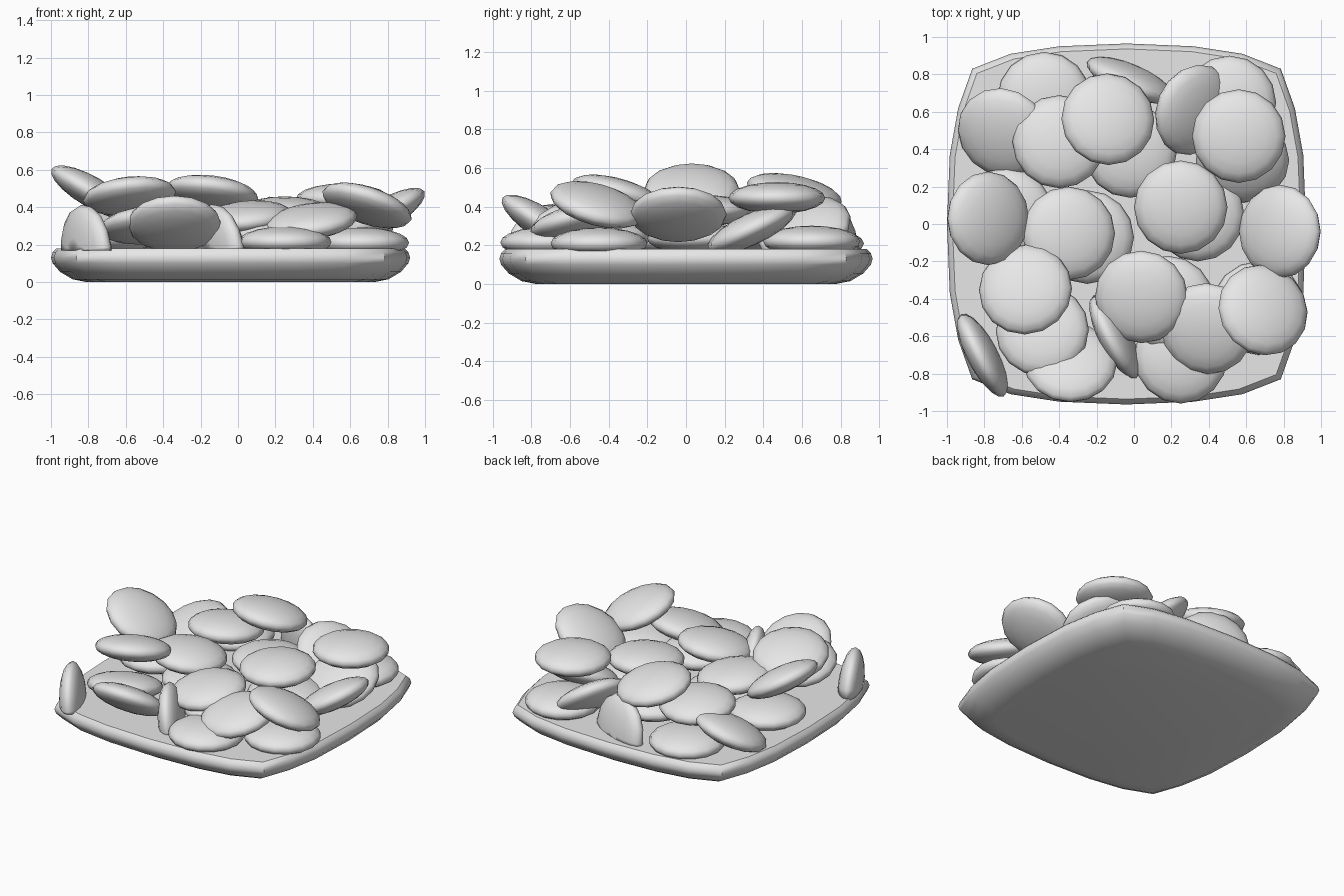
import bpy, bmesh
from mathutils import Vector, Matrix

cube = bpy.data.objects.get("Cube")
if cube:
    bpy.data.objects.remove(cube, do_unlink=True)

grey = bpy.data.materials.new("plain grey")
grey.use_nodes = True
grey.diffuse_color = (0.8, 0.8, 0.8, 1)
grey.node_tree.nodes["Principled BSDF"].inputs["Base Color"].default_value = (0.8, 0.8, 0.8, 1)


def finish(bm, name, sharp=None):
    bmesh.ops.recalc_face_normals(bm, faces=bm.faces)
    mesh = bpy.data.meshes.new(name)
    bm.to_mesh(mesh)
    bm.free()
    mesh.materials.append(grey)
    obj = bpy.data.objects.new(name, mesh)
    bpy.context.collection.objects.link(obj)
    bpy.ops.object.select_all(action='DESELECT')
    obj.select_set(True)
    bpy.context.view_layer.objects.active = obj
    if sharp:
        bpy.ops.object.shade_smooth_by_angle(angle=sharp)
    else:
        bpy.ops.object.shade_smooth()
    return obj


# Tray: bulging square outline stacked through a rounded edge profile
quarter = [(0.96, 0), (0.945, 0.37), (0.9, 0.62), (0.825, 0.83), (0.62, 0.91), (0.36, 0.95)]
outline = []
for i in range(4):
    sx, sy = ((1, 1), (-1, 1), (-1, -1), (1, -1))[i]
    pts = [(sx * x, sy * y) for x, y in quarter + [(0, 0.965)]]
    if i % 2:
        pts.reverse()
    outline += pts[:-1]
profile = [(0.80, 0), (0.88, 0.015), (0.95, 0.055), (0.99, 0.1), (1, 0.13), (0.99, 0.16), (0.97, 0.18)]
bm = bmesh.new()
rings = [[bm.verts.new((x * s - 0.04, y * s, z)) for x, y in outline] for s, z in profile]
for low, high in zip(rings, rings[1:]):
    for i in range(len(low)):
        j = (i + 1) % len(low)
        bm.faces.new((low[i], low[j], high[j], high[i]))
bm.faces.new(rings[0])
bm.faces.new(rings[-1])
finish(bm, "tray", 0.7)


# Flattened round pebbles: centre and facing direction
def pebble(name, centre, normal):
    bm = bmesh.new()
    bmesh.ops.create_uvsphere(bm, u_segments=16, v_segments=10, radius=1)
    turn = Vector((0, 0, 1)).rotation_difference(Vector(normal)).to_matrix().to_4x4()
    size = Matrix.Diagonal((0.25, 0.25, 0.082, 1))
    bmesh.ops.transform(bm, matrix=Matrix.Translation(centre) @ turn @ size, verts=bm.verts)
    # buried ends stop at the tray's top
    cut = bmesh.ops.bisect_plane(bm, geom=bm.verts[:] + bm.edges[:] + bm.faces[:],
                                 plane_co=(0, 0, 0.17), plane_no=(0, 0, 1), clear_inner=True)
    edges = [e for e in cut["geom_cut"] if isinstance(e, bmesh.types.BMEdge)]
    if edges:
        bmesh.ops.holes_fill(bm, edges=edges)
    finish(bm, name)


flat = (0, 0, 1)
groups = {
    "flat_pebble": [
        ((-0.48, 0.67, 0.21), flat), ((0.51, 0.65, 0.22), flat), ((-0.02, 0.39, 0.25), flat),
        ((0.34, 0.05, 0.235), flat), ((-0.68, 0.05, 0.235), flat), ((-0.25, -0.07, 0.225), flat),
        ((0.25, -0.71, 0.215), flat), ((0.665, -0.45, 0.21), flat), ((0.18, -0.42, 0.25), flat)],
    "leaning_pebble": [
        ((-0.70, 0.49, 0.265), (-0.25, -0.32, 0.9)), ((-0.40, 0.44, 0.36), (0, 0.1, 1)),
        ((0.32, 0.61, 0.285), (0.58, -0.25, 0.76)), ((0.58, 0.34, 0.285), (0, -0.42, 0.9)),
        ((-0.35, -0.05, 0.36), (0.1, 0.05, 1)), ((-0.49, -0.57, 0.305), (-0.1, 0.25, 0.95)),
        ((0.04, -0.39, 0.345), (-0.1, -0.15, 1)), ((0.39, -0.56, 0.325), (-0.12, -0.22, 0.95))],
    "top_pebble": [
        ((-0.14, 0.56, 0.475), (0.12, 0.2, 0.96)), ((0.56, 0.47, 0.445), (0, 0, 1)),
        ((0.25, 0.09, 0.375), (0, -0.05, 1)), ((-0.58, -0.35, 0.46), (-0.1, 0.27, 0.95)),
        ((0.69, -0.46, 0.41), (0.3, 0.25, 0.92))],
    "rim_pebble": [
        ((-0.78, 0.03, 0.48), (0.5, 0, 0.86)), ((0.78, -0.04, 0.36), (-0.5, 0, 0.86)),
        ((-0.34, -0.74, 0.31), (0, 0.55, 0.84))],
    "upright_pebble": [
        ((-0.81, -0.70, 0.165), (0.88, 0.46, 0.08)), ((-0.10, -0.60, 0.17), (0.88, 0.46, 0.15)),
        ((-0.02, 0.77, 0.19), (0.38, 0.9, 0.15))],
}
for name, pebbles in groups.items():
    for i, (centre, normal) in enumerate(pebbles, 1):
        pebble(f"{name}_{i}", centre, normal)
